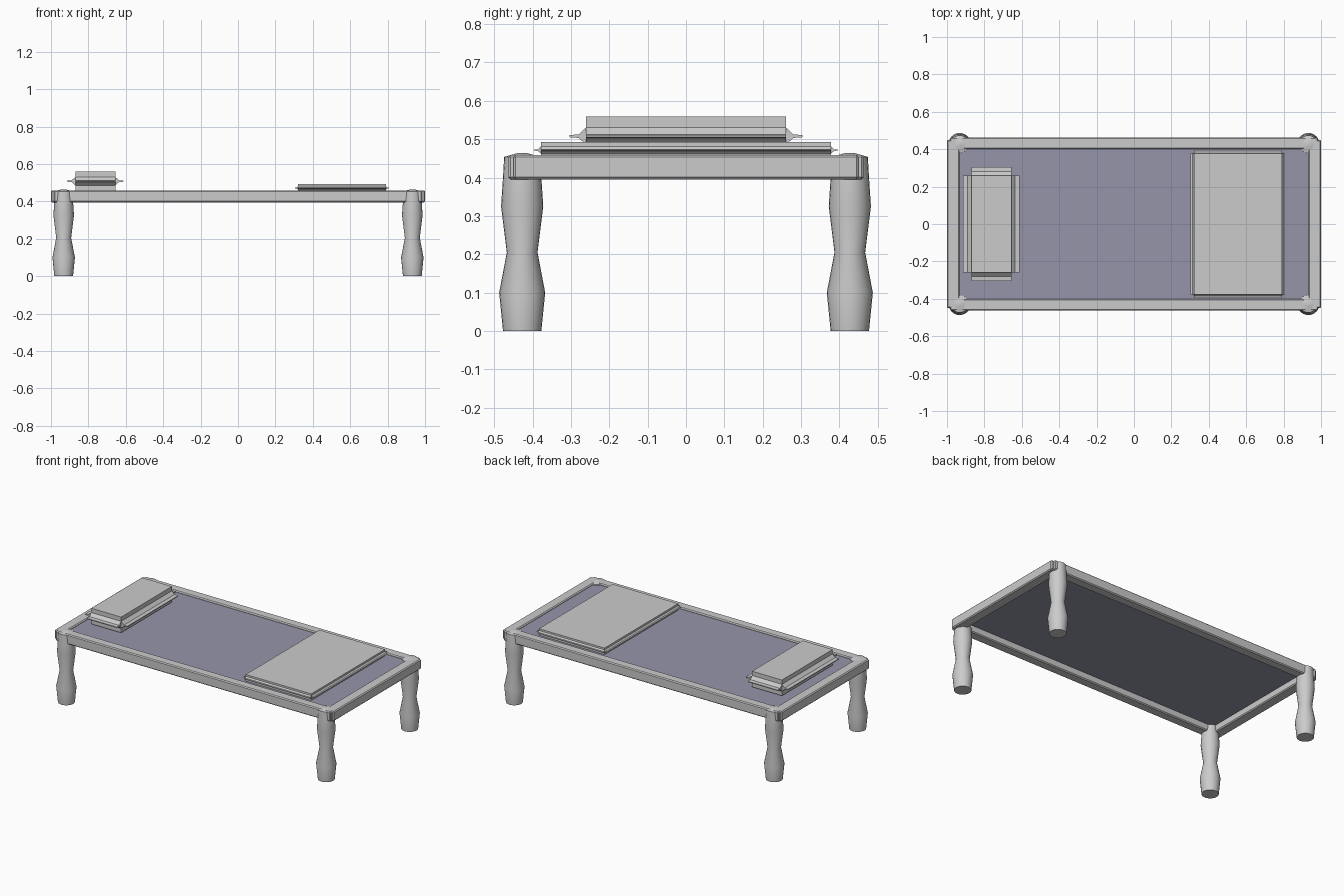
import bpy, bmesh, math
from mathutils import Vector

if "Cube" in bpy.data.objects:
    bpy.data.objects.remove(bpy.data.objects["Cube"])


def finish(bm, name, smooth=None, material=None):
    bmesh.ops.recalc_face_normals(bm, faces=bm.faces)
    mesh = bpy.data.meshes.new(name)
    bm.to_mesh(mesh)
    bm.free()
    ob = bpy.data.objects.new(name, mesh)
    bpy.context.collection.objects.link(ob)
    if material:
        mesh.materials.append(material)
    if smooth:
        bpy.ops.object.select_all(action='DESELECT')
        ob.select_set(True)
        bpy.context.view_layer.objects.active = ob
        bpy.ops.object.shade_smooth_by_angle(angle=math.radians(smooth))
    return ob


def box_mesh(lo, hi):
    bm = bmesh.new()
    bmesh.ops.create_cube(bm, size=1)
    lo, hi = Vector(lo), Vector(hi)
    for v in bm.verts:
        v.co = (lo + hi) / 2 + v.co * (hi - lo)
    return bm


def box(name, lo, hi, bevel=0, material=None):
    bm = box_mesh(lo, hi)
    if bevel:
        bmesh.ops.bevel(bm, geom=bm.edges[:], offset=bevel, segments=1,
                        affect='EDGES', profile=0.5)
    return finish(bm, name, material=material)


def cushion(name, lo, hi, flange):
    """Box whose four sides are drawn out into a thin piped flange."""
    bm = box_mesh(lo, hi)
    bm.normal_update()
    mid = (lo[2] + hi[2]) / 2
    # (outward step, height scale) of each extrusion
    steps = [(0, 0.45), (flange * 0.45, 0.2), (flange * 0.55, 0.6)]
    sides = [f for f in bm.faces if abs(f.normal.z) < 0.5]
    for face in sides:
        n = face.normal.copy()
        for out, scale in steps:
            face = bmesh.ops.extrude_discrete_faces(bm, faces=[face])['faces'][0]
            for v in face.verts:
                v.co += n * out
                v.co.z = mid + (v.co.z - mid) * scale
    return finish(bm, name, smooth=35)


def leg(name, x, y, profile, sides=24):
    bm = bmesh.new()
    rings = []
    for r, z in profile:
        rings.append([bm.verts.new((x + r * math.cos(2 * math.pi * i / sides),
                                    y + r * math.sin(2 * math.pi * i / sides), z))
                      for i in range(sides)])
    for a, b in zip(rings, rings[1:]):
        for i in range(sides):
            j = (i + 1) % sides
            bm.faces.new((a[i], a[j], b[j], b[i]))
    bm.faces.new(rings[0])
    bm.faces.new(rings[-1])
    return finish(bm, name, smooth=35)


# Turned legs
profile = [(0.05, 0), (0.06, 0.1), (0.04, 0.205), (0.055, 0.325),
           (0.05, 0.4), (0.047, 0.454), (0.012, 0.464)]
for sx, side in ((-1, "left"), (1, "right")):
    for sy, end in ((-1, "front"), (1, "back")):
        leg(f"{end}_{side}_leg", sx * 0.932, sy * 0.427, profile)

# Frame rails
for s, n in ((-1, "front"), (1, "back")):
    y0, y1 = sorted((s * 0.4, s * 0.463))
    box(f"{n}_rail", (-0.985, y0, 0.395), (0.985, y1, 0.459), 0.006)
for s, n in ((-1, "left"), (1, "right")):
    x0, x1 = sorted((s * 0.932, s * 1.0))
    box(f"{n}_rail", (x0, -0.45, 0.395), (x1, 0.45, 0.459), 0.006)

# Woven sleeping surface
weave = bpy.data.materials.new("weave")
weave.diffuse_color = (0.3, 0.3, 0.4, 1)
weave.use_nodes = True
weave.node_tree.nodes["Principled BSDF"].inputs["Base Color"].default_value = weave.diffuse_color
box("bed_surface", (-0.935, -0.405, 0.438), (0.935, 0.405, 0.45), material=weave)

# Pillow and folded blanket
cushion("pillow", (-0.87, -0.26, 0.457), (-0.656, 0.26, 0.559), 0.044)
cushion("folded_blanket", (0.32, -0.378, 0.45), (0.79, 0.378, 0.493), 0.018)
